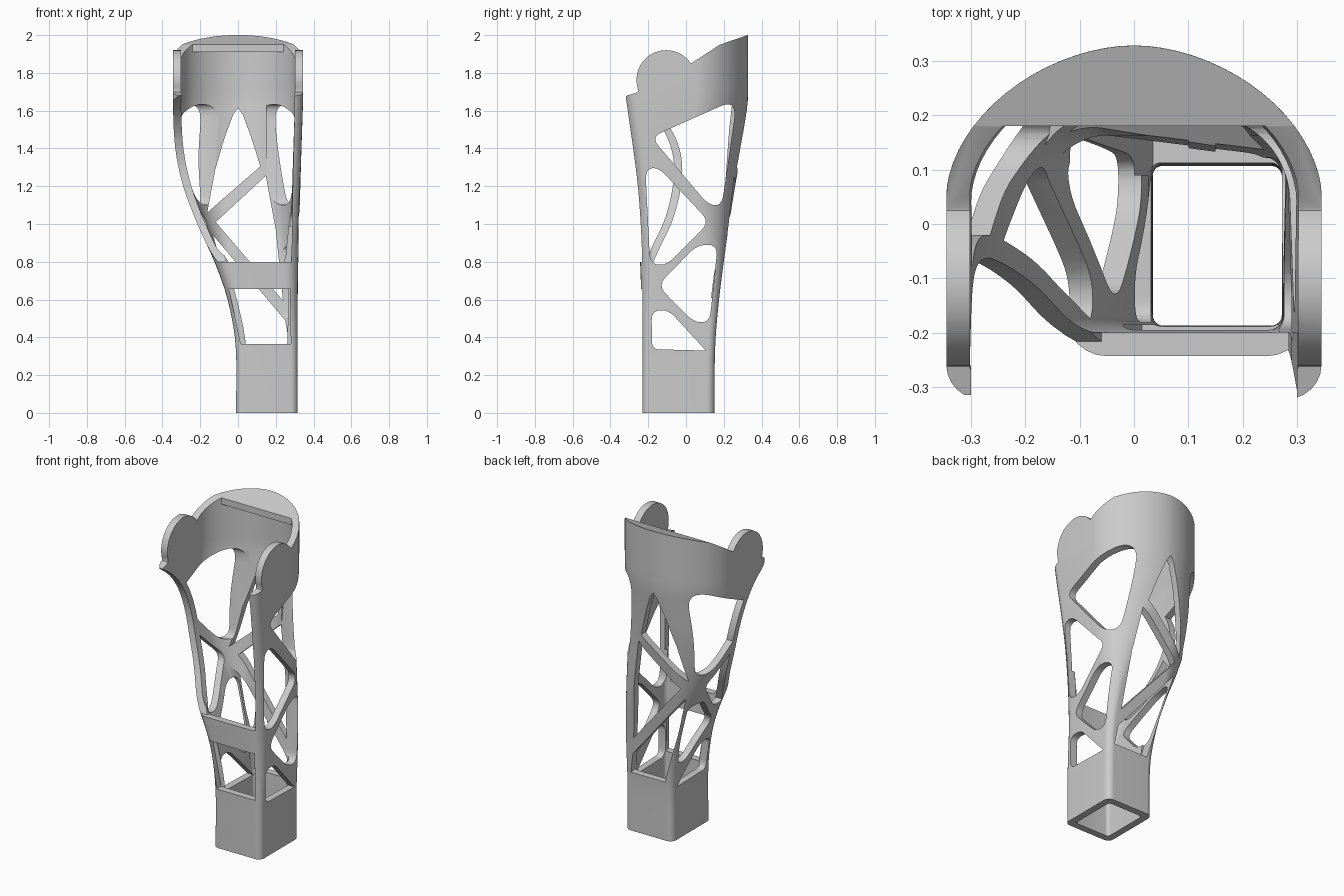
import bpy, bmesh, math
from mathutils import Vector

if "Cube" in bpy.data.objects:
    bpy.data.objects.remove(bpy.data.objects["Cube"])

WALL = 0.043

# Silhouette table: z, left x, right x, front y, back y, front corner radius
ROWS = [(0.00, -0.010, 0.315, -0.230, 0.150, 0.035),
        (0.36, -0.013, 0.315, -0.231, 0.155, 0.040),
        (0.60, -0.055, 0.316, -0.236, 0.175, 0.065),
        (0.80, -0.125, 0.319, -0.243, 0.200, 0.075),
        (1.00, -0.215, 0.324, -0.250, 0.228, 0.075),
        (1.20, -0.290, 0.330, -0.262, 0.260, 0.070),
        (1.40, -0.332, 0.336, -0.285, 0.295, 0.065),
        (1.64, -0.345, 0.344, -0.318, 0.326, 0.065),
        (1.72, -0.345, 0.345, -0.326, 0.328, 0.065),
        (2.05, -0.345, 0.345, -0.326, 0.328, 0.065)]

# Front edge of the left rib: z, y
RIB = [(0.78, -0.225), (0.90, -0.170), (1.00, -0.122), (1.10, -0.090), (1.20, -0.070),
       (1.30, -0.063), (1.40, -0.078), (1.50, -0.122), (1.60, -0.205), (1.70, -0.345)]


def curve(rows, z):
    """Smooth interpolation of a table by its first column."""
    i = max(k for k in range(len(rows) - 1) if rows[k][0] <= z + 1e-9)
    n = len(rows) - 1
    h = rows[i + 1][0] - rows[i][0]
    s = (z - rows[i][0]) / h

    def slope(k, c):
        a, b = rows[max(k - 1, 0)], rows[min(k + 1, n)]
        return (b[c] - a[c]) / (b[0] - a[0]) * h
    out = []
    for c in range(1, len(rows[0])):
        p, q = rows[i][c], rows[i + 1][c]
        out.append(p * (2*s**3 - 3*s**2 + 1) + slope(i, c) * (s**3 - 2*s**2 + s)
                   + q * (3*s**2 - 2*s**3) + slope(i + 1, c) * (s**3 - s**2))
    return out


def section(z, w):
    """Cross-section: rounded box low down, U with an arched back higher up."""
    xl, xr, yf, yb, r = curve(ROWS, z)
    t = min(max((z - 0.4) / 1.2, 0), 1)
    t = t * t * (3 - 2 * t)
    half = (xr - xl) / 2
    rx = max(0.04 + t * (half * 0.985 - 0.04) - w, 0.02)
    ry = max(0.04 + t * (0.275 - 0.04) - w, 0.02)
    e = 2 / (2 - 0.2 * t)
    xl, xr, yf, yb, r = xl + w, xr - w, yf + w, yb - w, max(r - w, 0.02)
    pts = []
    for cx, start in ((xl + r, 180), (xr - r, 270)):
        for k in range(7):
            a = math.radians(start + 15 * k)
            pts.append((cx + r * math.cos(a), yf + r + r * math.sin(a), z))
    for side in (1, -1):
        cx = xr - rx if side > 0 else xl + rx
        for k in range(19):
            a = math.radians(5 * k if side > 0 else 90 - 5 * k)
            pts.append((cx + side * rx * max(math.cos(a), 0)**e,
                        yb - ry + ry * max(math.sin(a), 0)**e, z))
    return pts


def finish(name, bm, hidden=False):
    bmesh.ops.recalc_face_normals(bm, faces=bm.faces)
    me = bpy.data.meshes.new(name)
    bm.to_mesh(me)
    bm.free()
    ob = bpy.data.objects.new(name, me)
    bpy.context.collection.objects.link(ob)
    ob.hide_render = hidden
    return ob


def prism(name, polys, axis, a, b):
    """Extrude flat outlines along an axis from a to b."""
    bm = bmesh.new()
    place = {'x': lambda u, v, d: (d, u, v), 'y': lambda u, v, d: (u, d, v),
             'z': lambda u, v, d: (u, v, d)}[axis]
    for poly in polys:
        lo = [bm.verts.new(place(u, v, a)) for u, v in poly]
        hi = [bm.verts.new(place(u, v, b)) for u, v in poly]
        bm.faces.new(lo)
        bm.faces.new(hi)
        for i in range(len(poly)):
            j = (i + 1) % len(poly)
            bm.faces.new((lo[i], lo[j], hi[j], hi[i]))
    return finish(name, bm, True)


def rounded(pts, r):
    """Round every corner of an outline."""
    out = []
    for i, p in enumerate(pts):
        p, q, n = Vector(p), Vector(pts[i - 1]), Vector(pts[(i + 1) % len(pts)])
        a = p + (q - p).normalized() * min(r, (q - p).length * 0.48)
        b = p + (n - p).normalized() * min(r, (n - p).length * 0.48)
        for k in range(7):
            s = k / 6
            out.append(tuple(a * (1-s)**2 + p * 2*s*(1-s) + b * s*s))
    return out


def boolean(ob, tool, op='DIFFERENCE'):
    m = ob.modifiers.new(op.lower(), 'BOOLEAN')
    m.object, m.operation, m.solver = tool, op, 'EXACT'
    bpy.context.view_layer.objects.active = ob
    bpy.ops.object.modifier_apply(modifier=m.name)
    bpy.data.objects.remove(tool)


# Hollow lofted shell
bm = bmesh.new()
STEPS = 41
rings = [[[bm.verts.new(p) for p in section(2.05 * k / STEPS, w)]
          for k in range(STEPS + 1)] for w in (0, WALL)]
N = len(rings[0][0])
for i in range(N):
    j = (i + 1) % N
    for wall in rings:
        for lo, hi in zip(wall, wall[1:]):
            bm.faces.new((lo[i], lo[j], hi[j], hi[i]))
    for k in (0, -1):
        o, n = rings[0][k], rings[1][k]
        bm.faces.new((o[i], o[j], n[j], n[i]))
shell = finish("socket_frame", bm)

# Sloped cap across the back of the rim
arc = [p for p in section(1.9, 0.02)[14:] if p[1] > 0.185]
edge = [(0.28, 0.18)] + [p[:2] for p in arc] + [(-0.28, 0.18)]
bm = bmesh.new()
lo = [bm.verts.new((x, y, 1.91 + (y - 0.18) * 0.345)) for x, y in edge]
hi = [bm.verts.new((x, y, 2.04)) for x, y in edge]
bm.faces.new(lo)
bm.faces.new(hi)
for i in range(len(edge)):
    j = (i + 1) % len(edge)
    bm.faces.new((lo[i], lo[j], hi[j], hi[i]))
boolean(shell, finish("rim_cap", bm, True), 'UNION')

# Top trim leaving the sloped rim and the two round ears
ear = [(-0.105 + 0.157 * math.cos(math.radians(a)), 1.763 + 0.157 * math.sin(math.radians(a)))
       for a in range(34, 204, 5)]
trim = [(0.5, 2.06), (0.18, 1.95), (0.03, 1.852)] + ear + \
       [(-0.255, 1.698), (-0.5, 1.62), (-0.5, 2.3), (0.5, 2.3)]
boolean(shell, prism("top_trim", [trim], 'x', -1, 1))

# Front opening and lower front window
boolean(shell, prism("front_opening", [[(-0.06, 0.8), (0.283, 0.8), (0.29, 1.2), (0.3, 1.6),
        (0.3, 2.2), (-0.3, 2.2), (-0.3, 1.6), (-0.245, 1.2), (-0.17, 1.0)]], 'y', -1, -0.2))
boolean(shell, prism("front_window", [[(0.015, 0.365), (0.28, 0.365), (0.275, 0.655),
        (-0.048, 0.655)]], 'y', -1, -0.186))

# Side windows, the same on both sides except for the kept left rib
side = [rounded([(-0.185, 1.46), (0.23, 1.645), (0.262, 1.6), (0.19, 1.1), (0.12, 1.1)], 0.06),
        rounded([(-0.215, 1.29), (-0.145, 1.3), (0.125, 1.01), (-0.105, 0.78), (-0.19, 0.79)], 0.06),
        rounded([(-0.15, 0.675), (0.06, 0.89), (0.168, 0.89), (0.125, 0.48), (0.04, 0.48)], 0.06),
        rounded([(-0.18, 0.33), (-0.182, 0.54), (-0.09, 0.545), (0.07, 0.36)], 0.05)[:-7]
        + [(0.105, 0.33)]]
boolean(shell, prism("right_windows", side, 'x', 0.15, 1))
zs = [0.8 + 0.9 * k / 30 for k in range(31)]
front = [(curve(RIB, z)[0], z) for z in zs]
back = [(y + 0.043, z) for y, z in front]
left = prism("left_windows", side, 'x', -1, 0.1)
boolean(left, prism("rib_keep", [front + back[::-1]], 'x', -1.1, 0.2))
boolean(left, prism("rib_front", [front + [(-0.6, 1.7), (-0.6, 0.8)]], 'x', -1.1, 0.2))
boolean(shell, left)
boolean(shell, prism("left_front_cut", [front + [(-0.5, 1.7), (-0.5, 0.8)]], 'x', -1, 0.0))

# Back arch windows divided by two diagonal struts
arch = [(0.0, 1.615), (-0.025, 1.58), (-0.07, 1.46), (-0.12, 1.29), (-0.163, 1.06),
        (0.118, 1.305), (0.07, 1.46), (0.025, 1.58)]
mid = [(-0.118, 1.01), (0.147, 1.255), (0.2, 0.97), (0.238, 0.595)]
low = [(-0.132, 0.94), (-0.065, 0.7), (-0.01, 0.52), (0.035, 0.365), (0.272, 0.365), (0.25, 0.49)]
boolean(shell, prism("back_windows", [arch, mid, low], 'y', 0.09, 1))

# Smooth shading with crisp cut edges, centred in depth
bpy.ops.object.select_all(action='DESELECT')
shell.select_set(True)
bpy.context.view_layer.objects.active = shell
bpy.ops.object.shade_smooth_by_angle(angle=math.radians(30))
